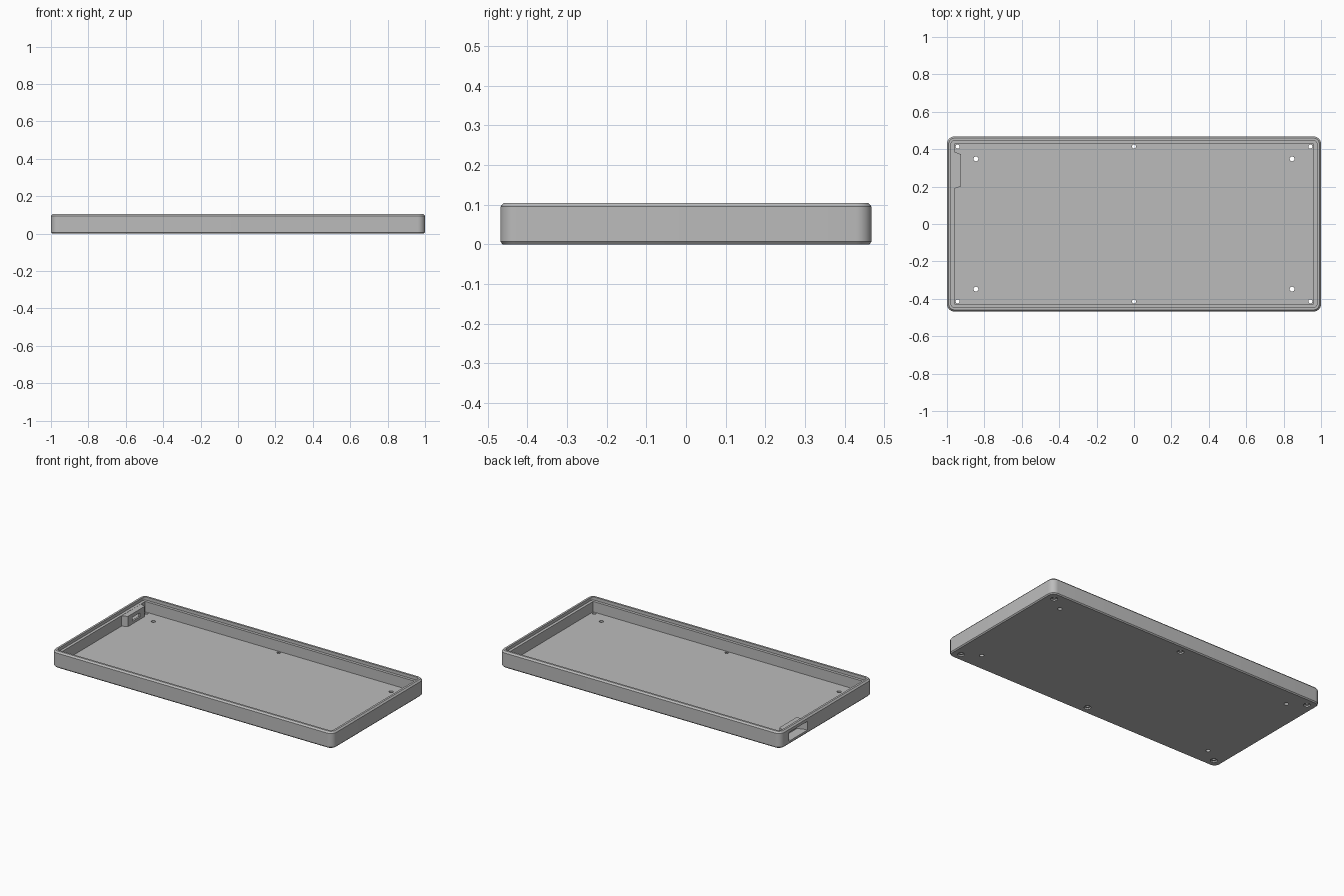
import bpy, bmesh, math
from mathutils import Vector

if "Cube" in bpy.data.objects:
    bpy.data.objects.remove(bpy.data.objects["Cube"])

HALF_X, HALF_Y, CORNER = 1.0, 0.468, 0.04
FLOOR_Z = 0.018

grey = bpy.data.materials.new("matte grey")
grey.diffuse_color = (0.5, 0.5, 0.5, 1)
grey.use_nodes = True
grey.node_tree.nodes["Principled BSDF"].inputs["Base Color"].default_value = (0.5, 0.5, 0.5, 1)


def loft(name, rings):
    """Closed solid skinned through rings of equal point count, capped at both ends."""
    bm = bmesh.new()
    loops = [[bm.verts.new(p) for p in ring] for ring in rings]
    n = len(loops[0])
    for low, high in zip(loops, loops[1:]):
        for i in range(n):
            j = (i + 1) % n
            bm.faces.new((low[i], low[j], high[j], high[i]))
    bm.faces.new(loops[0][::-1])
    bm.faces.new(loops[-1])
    bmesh.ops.recalc_face_normals(bm, faces=bm.faces)
    mesh = bpy.data.meshes.new(name)
    bm.to_mesh(mesh)
    bm.free()
    mesh.materials.append(grey)
    obj = bpy.data.objects.new(name, mesh)
    bpy.context.collection.objects.link(obj)
    return obj


def rounded_rect(inset, z, steps=8):
    r = max(CORNER - inset, 0.005)
    cx, cy = HALF_X - inset - r, HALF_Y - inset - r
    points = []
    for k, (sx, sy) in enumerate(((1, 1), (-1, 1), (-1, -1), (1, -1))):
        for s in range(steps + 1):
            a = math.pi / 2 * (k + s / steps)
            points.append(Vector((sx * cx + r * math.cos(a), sy * cy + r * math.sin(a), z)))
    return points


def prism(name, plan, z0, z1):
    return loft(name, [[Vector((x, y, z)) for x, y in plan] for z in (z0, z1)])


def cylinder(name, x, y, r, z0, z1, sides=24):
    plan = [(x + r * math.cos(math.tau * i / sides), y + r * math.sin(math.tau * i / sides))
            for i in range(sides)]
    return prism(name, plan, z0, z1)


def combine(target, tool, operation):
    """Apply a boolean and discard the tool."""
    mod = target.modifiers.new("boolean", "BOOLEAN")
    mod.operation, mod.solver, mod.object = operation, "EXACT", tool
    bpy.context.view_layer.objects.active = target
    bpy.ops.object.modifier_apply(modifier=mod.name)
    bpy.data.objects.remove(tool)


# Tray shell: chamfered outside, stepped rim, flat floor
profile = [(0.006, 0), (0, 0.007), (0, 0.095), (0.009, 0.105), (0.022, 0.105),
           (0.022, 0.085), (0.04, 0.085), (0.04, FLOOR_Z)]
tray = loft("tray_shell", [rounded_rect(d, z) for d, z in profile])

# Port housing bulging inward from the side wall
housing = prism("port_housing", [(-0.97, 0.39), (-0.925, 0.373), (-0.925, 0.202), (-0.97, 0.185)],
                0.01, 0.084)
combine(tray, housing, "UNION")

# Recess open to the outside, and the connector slot through its thin wall
recess = prism("port_recess", [(-1.05, 0.385), (-0.975, 0.378), (-0.937, 0.364),
                               (-0.937, 0.211), (-0.975, 0.197), (-1.05, 0.19)], 0.02, 0.076)
combine(tray, recess, "DIFFERENCE")
slot = prism("connector_slot", [(-0.95, 0.25), (-0.91, 0.25), (-0.91, 0.325), (-0.95, 0.325)],
             0.035, 0.06)
combine(tray, slot, "DIFFERENCE")

# Counterbored screw holes along the edges, plain holes further in
for sy in (-1, 1):
    for x in (-0.943, 0, 0.943):
        combine(tray, cylinder("screw_hole", x, sy * 0.414, 0.011, -0.02, 0.04), "DIFFERENCE")
        combine(tray, cylinder("screw_head", x, sy * 0.414, 0.02, -0.02, 0.009), "DIFFERENCE")
    for x in (-0.845, 0.845):
        combine(tray, cylinder("mount_hole", x, sy * 0.348, 0.013, -0.02, 0.04), "DIFFERENCE")

# Smooth round corners, crisp edges
bpy.ops.object.select_all(action="DESELECT")
tray.select_set(True)
bpy.context.view_layer.objects.active = tray
bpy.ops.object.shade_smooth_by_angle(angle=math.radians(30))
